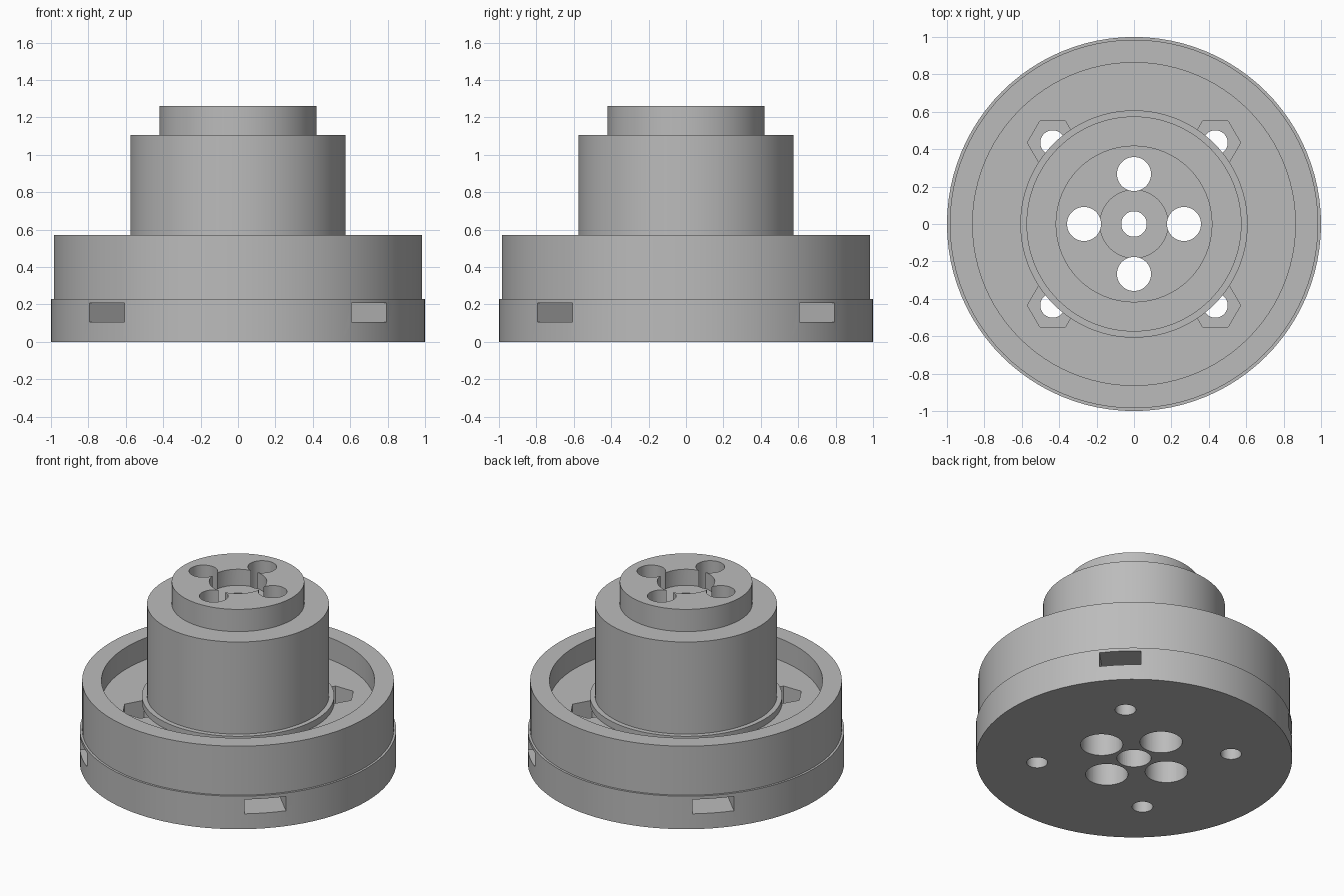
import bpy, bmesh, math
from mathutils import Matrix

if "Cube" in bpy.data.objects:
    bpy.data.objects.remove(bpy.data.objects["Cube"])

SEG = 96
FLOOR = 0.42      # level of the recessed deck
DIAG = [math.radians(45 + 90 * i) for i in range(4)]
CROSS = [math.radians(90 * i) for i in range(4)]

grey = bpy.data.materials.new("plain grey")
grey.diffuse_color = (0.5, 0.5, 0.5, 1)
grey.use_nodes = True
grey.node_tree.nodes["Principled BSDF"].inputs["Base Color"].default_value = grey.diffuse_color


def make(name, bm):
    bmesh.ops.recalc_face_normals(bm, faces=bm.faces)
    me = bpy.data.meshes.new(name)
    bm.to_mesh(me)
    bm.free()
    me.materials.append(grey)
    ob = bpy.data.objects.new(name, me)
    bpy.context.collection.objects.link(ob)
    return ob


def lathe(name, profile):
    """Spin a closed-to-axis (radius, height) profile into a solid."""
    bm = bmesh.new()
    vs = [bm.verts.new((r, 0, z)) for r, z in profile]
    es = [bm.edges.new(p) for p in zip(vs, vs[1:])]
    bmesh.ops.spin(bm, geom=vs + es, cent=(0, 0, 0), axis=(0, 0, 1),
                   angle=math.tau, steps=SEG)
    bmesh.ops.remove_doubles(bm, verts=bm.verts, dist=1e-4)
    return make(name, bm)


def prism(r, z0, z1, dist=0, angle=0, sides=48):
    """Upright cutter with the given number of sides."""
    bm = bmesh.new()
    bmesh.ops.create_cone(
        bm, cap_ends=True, segments=sides, radius1=r, radius2=r, depth=z1 - z0,
        matrix=Matrix.Translation((dist * math.cos(angle), dist * math.sin(angle), (z0 + z1) / 2)))
    if sides == 6:  # points along x
        c = (dist * math.cos(angle), dist * math.sin(angle), 0)
        top = max(v.co.x for v in bm.verts) - c[0]
        if top < r * 0.95:
            bmesh.ops.rotate(bm, verts=bm.verts, cent=c, matrix=Matrix.Rotation(math.pi / 6, 3, 'Z'))
    return make("cutter", bm)


def slot(r0, r1, width, z0, z1, angle):
    """Radial box cutter."""
    bm = bmesh.new()
    bmesh.ops.create_cube(bm, size=1, matrix=Matrix.Rotation(angle, 4, 'Z')
                          @ Matrix.Translation(((r0 + r1) / 2, 0, (z0 + z1) / 2))
                          @ Matrix.Diagonal((r1 - r0, width, z1 - z0, 1)))
    return make("cutter", bm)


def cut(ob, cutters):
    bpy.context.view_layer.objects.active = ob
    for c in cutters:
        mod = ob.modifiers.new("cut", 'BOOLEAN')
        mod.operation, mod.solver, mod.object = 'DIFFERENCE', 'EXACT', c
        bpy.ops.object.modifier_apply(modifier=mod.name)
        bpy.data.objects.remove(c)


# Base: wide flange, slightly narrower rim wall, recessed deck
base = lathe("base_housing", [(0, 0), (1, 0), (1, 0.23), (0.985, 0.23), (0.985, 0.572),
                              (0.863, 0.572), (0.863, FLOOR), (0, FLOOR)])

# Hub: thin collar, main barrel, smaller top boss
hub = lathe("hub", [(0, FLOOR), (0.608, FLOOR), (0.608, 0.465), (0.575, 0.465),
                    (0.575, 1.107), (0.419, 1.107), (0.419, 1.262), (0, 1.262)])

# Base openings: wide bores, bolt holes, hex nut pockets, side slots
cut(base, [prism(0.108, -0.1, 0.6)]
    + [prism(0.134, -0.1, 0.6, 0.267, a) for a in CROSS]
    + [prism(0.066, -0.1, 0.6, 0.615, a) for a in DIAG]
    + [prism(0.135, 0.29, 0.6, 0.615, a, 6) for a in DIAG]
    + [slot(0.48, 1.1, 0.265, 0.107, 0.207, a) for a in DIAG])

# Hub openings: stepped centre bore and four stepped screw holes
cut(hub, [prism(0.068, 0.3, 1.4), prism(0.108, 0.3, 0.95), prism(0.182, 1.15, 1.4)]
    + [prism(0.091, 0.3, 1.4, 0.267, a) for a in CROSS]
    + [prism(0.134, 0.3, 0.95, 0.267, a) for a in CROSS])

# Smooth round walls, keep edges crisp
for ob in (base, hub):
    bpy.ops.object.select_all(action='DESELECT')
    ob.select_set(True)
    bpy.context.view_layer.objects.active = ob
    bpy.ops.object.shade_smooth_by_angle(angle=math.radians(30))
